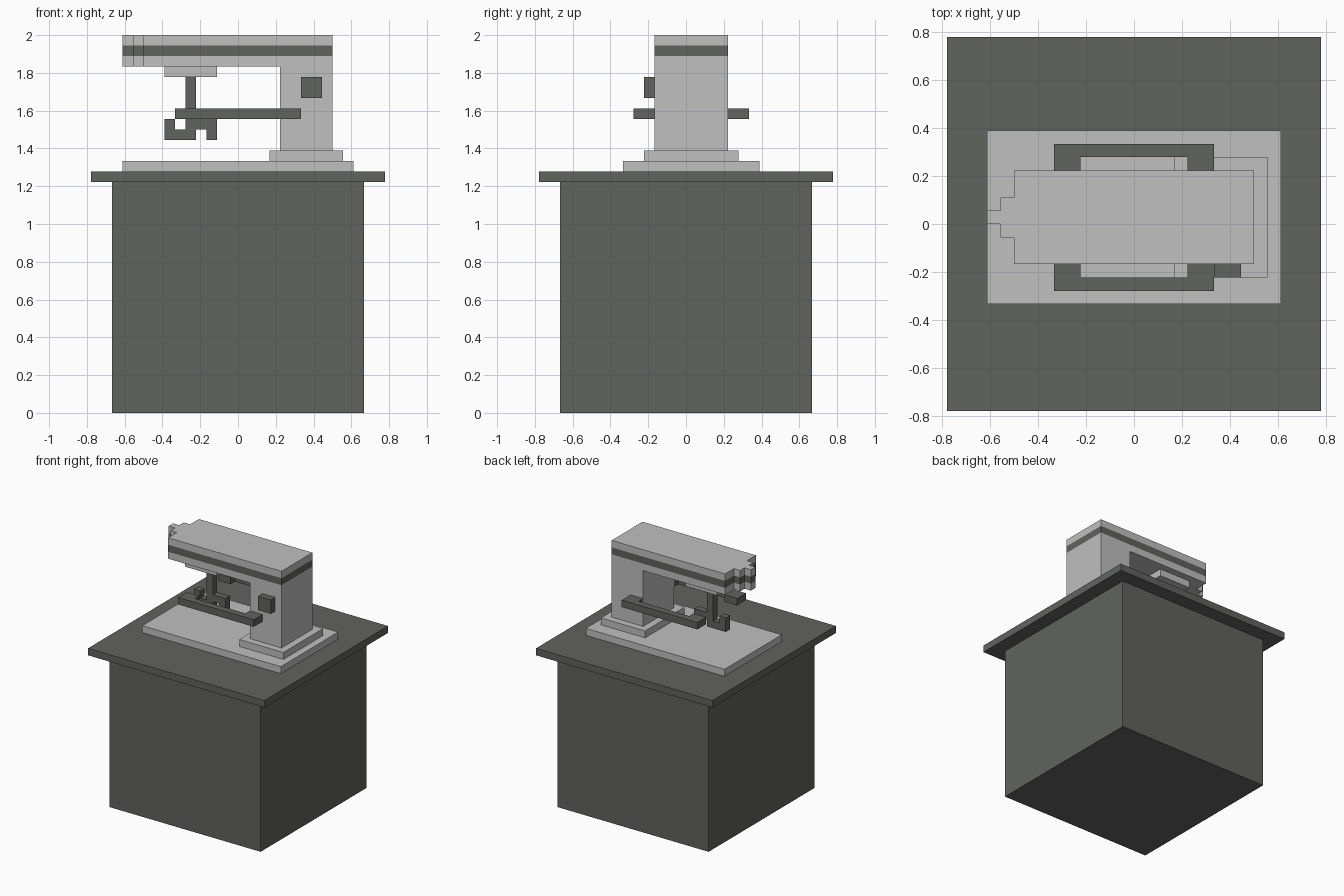
import bpy
import bmesh
from mathutils import Vector

U = 1 / 18  # the whole machine sits on a block grid of this size

cube = bpy.data.objects.get("Cube")
if cube:
    bpy.data.objects.remove(cube, do_unlink=True)


def material(name, colour):
    mat = bpy.data.materials.new(name)
    mat.use_nodes = True
    mat.diffuse_color = colour
    mat.node_tree.nodes["Principled BSDF"].inputs["Base Color"].default_value = colour
    return mat


DARK = material("dark grey", (0.12, 0.125, 0.114, 1))
LIGHT = material("light grey", (0.525, 0.525, 0.525, 1))


def prism(name, outline, levels, mats, upright=False):
    """Extrude an outline through levels; mats gives one material per layer.
    Flat outlines are x, y and rise in z; upright ones are x, z and run in y."""
    def place(p, h):
        return Vector((p[0], h, p[1]) if upright else (p[0], p[1], h)) * U

    slots = list(dict.fromkeys(mats))
    bm = bmesh.new()
    rings = [[bm.verts.new(place(p, h)) for p in outline] for h in levels]
    bm.faces.new(rings[0]).material_index = slots.index(mats[0])
    bm.faces.new(rings[-1]).material_index = slots.index(mats[-1])
    count = len(outline)
    for lower, upper, mat in zip(rings, rings[1:], mats):
        for i in range(count):
            j = (i + 1) % count
            face = bm.faces.new((lower[i], lower[j], upper[j], upper[i]))
            face.material_index = slots.index(mat)
    bmesh.ops.recalc_face_normals(bm, faces=bm.faces)
    mesh = bpy.data.meshes.new(name)
    bm.to_mesh(mesh)
    bm.free()
    for mat in slots:
        mesh.materials.append(mat)
    obj = bpy.data.objects.new(name, mesh)
    bpy.context.collection.objects.link(obj)
    return obj


def box(name, x, y, z, mat):
    corners = [(x[0], y[0]), (x[1], y[0]), (x[1], y[1]), (x[0], y[1])]
    return prism(name, corners, z, [mat])


# Cabinet and table
box("cabinet", (-12, 12), (-12, 12), (0, 22), DARK)
box("table_top", (-14, 14), (-14, 14), (22, 23), DARK)

# Machine bed, column and presser housing
box("bed_plate", (-11, 11), (-6, 7), (23, 24), LIGHT)
box("column_foot", (3, 10), (-4, 5), (24, 25), LIGHT)
box("column", (4, 9), (-3, 4), (25, 33), LIGHT)
box("presser_housing", (-7, -2), (-2, 3), (32, 33), LIGHT)
box("control_knob", (6, 8), (-4, -3), (30, 32), DARK)

# Arm with stepped nose and a dark band around it
arm = [(9, -3), (9, 4), (-9, 4), (-9, 2), (-10, 2), (-10, 1),
       (-11, 1), (-11, 0), (-10, 0), (-10, -1), (-9, -1), (-9, -3)]
prism("arm", arm, (33, 34, 35, 36), [LIGHT, DARK, LIGHT])

# Needle bar and presser foot in one silhouette
foot = [(-7, 26), (-4, 26), (-4, 27), (-3, 27), (-3, 26), (-2, 26), (-2, 28),
        (-4, 28), (-4, 32), (-5, 32), (-5, 27), (-6, 27), (-6, 28), (-7, 28)]
prism("needle_and_foot", foot, (0, 1), [DARK], upright=True)

# Guard rails, mirrored about the middle of the arm
rail = [(-6, -5), (6, -5), (6, -3), (4, -3), (4, -4), (-4, -4), (-4, -3), (-6, -3)]
prism("front_rail", rail, (28, 29), [DARK])
prism("back_rail", [(x, 1 - y) for x, y in rail], (28, 29), [DARK])
